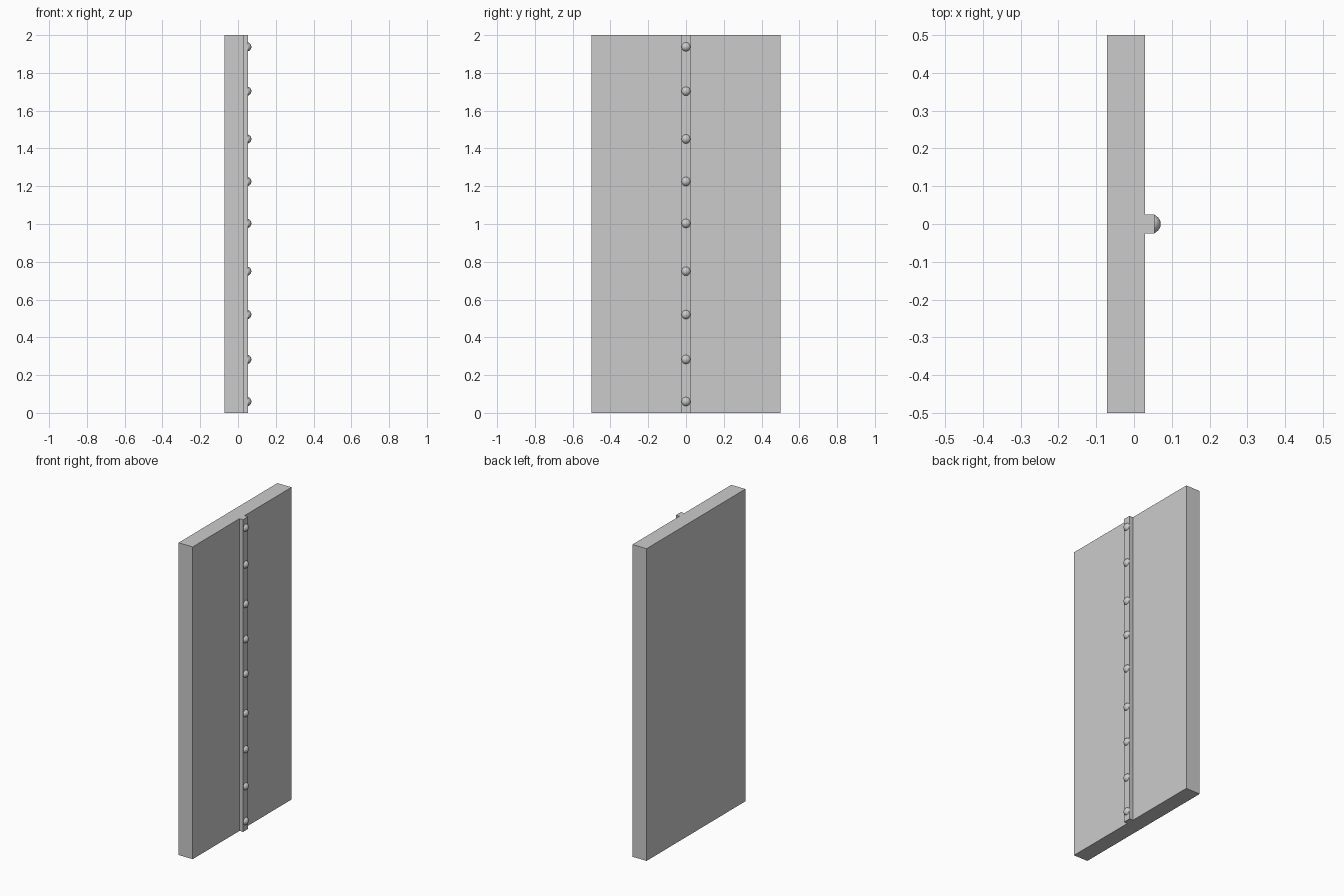
import bpy

if "Cube" in bpy.data.objects:
    bpy.data.objects.remove(bpy.data.objects["Cube"])


def box(name, lo, hi):
    centre = [(a + b) / 2 for a, b in zip(lo, hi)]
    bpy.ops.mesh.primitive_cube_add(size=1, location=centre)
    ob = bpy.context.object
    ob.name = name
    ob.scale = [b - a for a, b in zip(lo, hi)]
    bpy.ops.object.transform_apply(location=False, rotation=False, scale=True)
    return ob


# Flat slab and the raised strip let into its face
box("panel", (-0.071, -0.5, 0), (0.029, 0.5, 2))
box("centre_strip", (0.004, -0.025, 0), (0.054, 0.025, 2))

# Round rivets half sunk into the strip, slightly uneven spacing
RIVET_Z = (0.06, 0.283, 0.52, 0.75, 1.003, 1.225, 1.45, 1.703, 1.938)
for i, z in enumerate(RIVET_Z, 1):
    bpy.ops.mesh.primitive_uv_sphere_add(
        segments=32, ring_count=16, radius=0.025, location=(0.0457, 0, z))
    bpy.context.object.name = f"rivet_{i}"
    bpy.ops.object.shade_smooth()
